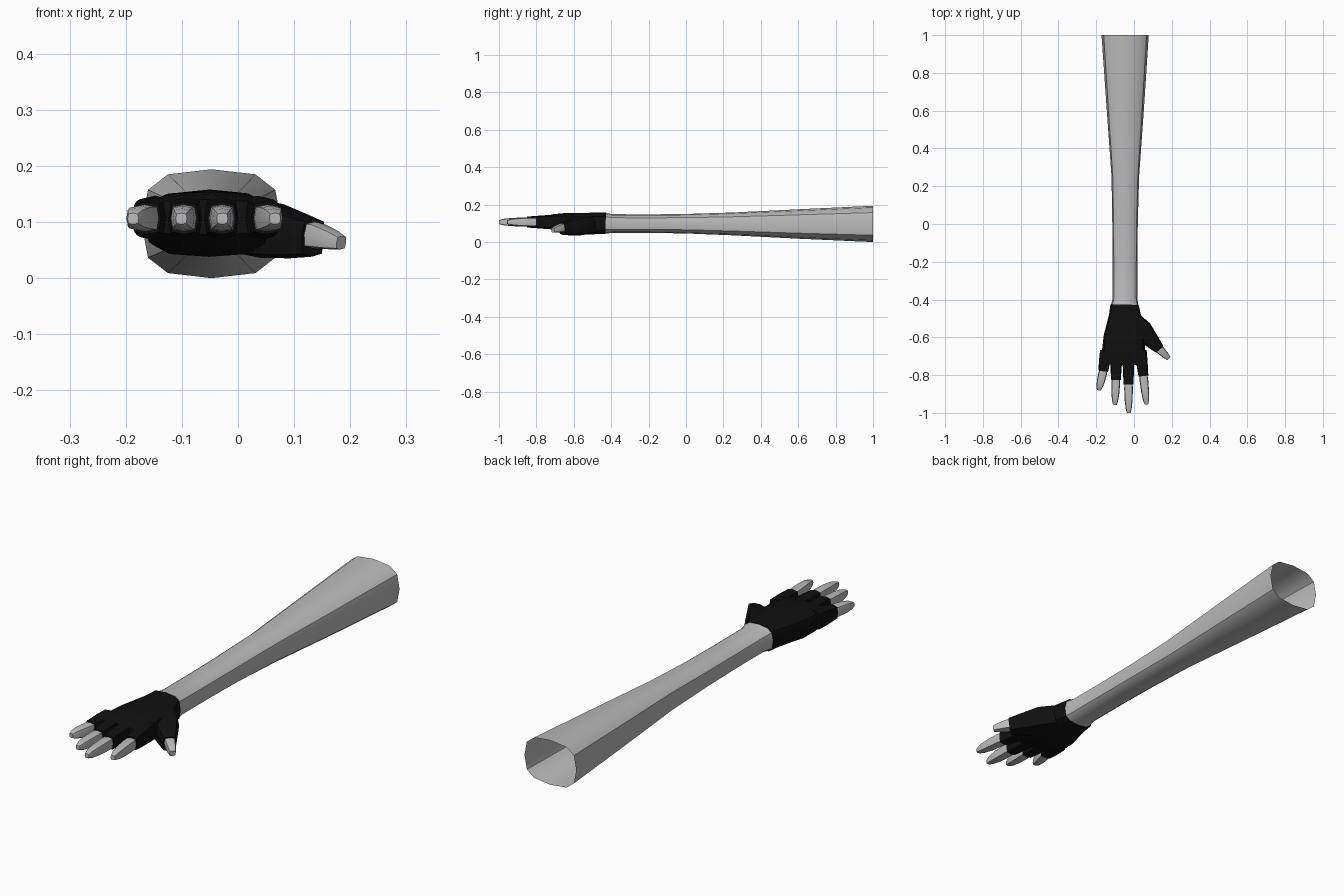
import bpy, bmesh, math
from mathutils import Vector

if "Cube" in bpy.data.objects:
    bpy.data.objects.remove(bpy.data.objects["Cube"])


def material(name, v):
    m = bpy.data.materials.new(name)
    m.diffuse_color = (v, v, v, 1)
    m.use_nodes = True
    m.node_tree.nodes["Principled BSDF"].inputs["Base Color"].default_value = m.diffuse_color
    return m


GREY = material("light grey", 0.5)
BLACK = material("glove black", 0.005)


def section(n, p):
    """Unit rounded-box outline with n points; smaller p is squarer."""
    pts = []
    for i in range(n):
        t = 2 * math.pi * i / n
        c, s = math.cos(t), math.sin(t)
        pts.append((math.copysign(abs(c) ** p, c) if abs(c) > 1e-6 else 0,
                    math.copysign(abs(s) ** p, s) if abs(s) > 1e-6 else 0))
    return pts


def loft(name, rings, mat, n=8, p=0.5, caps=True, angle=40):
    """rings: (x, y, z, half width, half height), all square to the overall axis."""
    axis = (Vector(rings[-1][:3]) - Vector(rings[0][:3])).normalized()
    side = Vector((0, 0, 1)).cross(axis).normalized()
    up = axis.cross(side)
    bm = bmesh.new()
    loops = [[bm.verts.new(Vector(r[:3]) + side * (u * r[3]) + up * (v * r[4]))
              for u, v in section(n, p)] for r in rings]
    for a, b in zip(loops, loops[1:]):
        for i in range(n):
            j = (i + 1) % n
            bm.faces.new((a[i], a[j], b[j], b[i]))
    if caps:
        bm.faces.new(loops[0][::-1])
        bm.faces.new(loops[-1])
    bm.normal_update()
    me = bpy.data.meshes.new(name)
    bm.to_mesh(me)
    bm.free()
    me.materials.append(mat)
    ob = bpy.data.objects.new(name, me)
    bpy.context.collection.objects.link(ob)
    bpy.ops.object.select_all(action='DESELECT')
    ob.select_set(True)
    bpy.context.view_layer.objects.active = ob
    bpy.ops.object.shade_smooth_by_angle(angle=math.radians(angle))
    return ob


# forearm: open tube, flaring to the elbow, small flare into the glove cuff
def span(y, x0, x1, z0, z1):
    return ((x0 + x1) / 2, y, (z0 + z1) / 2, (x1 - x0) / 2, (z1 - z0) / 2)


loft("forearm", [
    span(1.0, -.172, .078, .0, .194),
    span(0.6, -.144, .052, .018, .175),
    span(0.25, -.119, .027, .036, .158),
    span(0.0, -.115, .020, .046, .150),
    span(-0.2, -.113, .018, .049, .148),
    span(-0.395, -.113, .018, .049, .149),
    span(-0.43, -.122, .023, .045, .156)], GREY, n=12, p=0.68, caps=False)

# fingerless glove palm
loft("glove_palm", [
    span(-.428, -.125, .025, .044, .158),
    span(-.48, -.132, .037, .042, .157),
    span(-.59, -.160, .056, .038, .156),
    span(-.66, -.168, .058, .045, .154),
    span(-.71, -.174, .060, .062, .149),
    span(-.745, -.172, .058, .078, .140)], BLACK, n=12, p=0.62)

# fingers: knuckle x, glove end (x, y), tip (x, y)
fingers = {
    "little": (-.148, -.163, -.78, -.187, -.88),
    "ring": (-.093, -.096, -.825, -.101, -.957),
    "middle": (-.030, -.029, -.85, -.028, -1.0),
    "index": (.035, .050, -.805, .066, -.955),
}
for f, (kx, gx, gy, tx, ty) in fingers.items():
    loft(f + "_finger_sleeve", [
        (kx, -.67, .107, .032, .040),
        (kx + (gx - kx) * .5, (gy - .67) / 2, .107, .030, .036),
        (gx, gy, .107, .026, .029)], BLACK)

    def at(t):
        return gx + (tx - gx) * t, gy + (ty - gy) * t
    loft(f + "_fingertip", [
        (*at(-.15), .107, .021, .023),
        (*at(.15), .107, .023, .024),
        (*at(.55), .107, .021, .022),
        (*at(.85), .107, .016, .017),
        (*at(1), .106, .010, .010)], GREY, angle=50)

# thumb
loft("thumb_sleeve", [
    (-.005, -.50, .096, .040, .050),
    (.042, -.565, .088, .058, .052),
    (.095, -.62, .078, .040, .043),
    (.134, -.662, .072, .027, .034)], BLACK)
loft("thumb_tip", [
    (.125, -.652, .078, .022, .024),
    (.142, -.670, .076, .022, .023),
    (.166, -.694, .069, .018, .018),
    (.184, -.712, .063, .012, .012)], GREY, angle=50)
